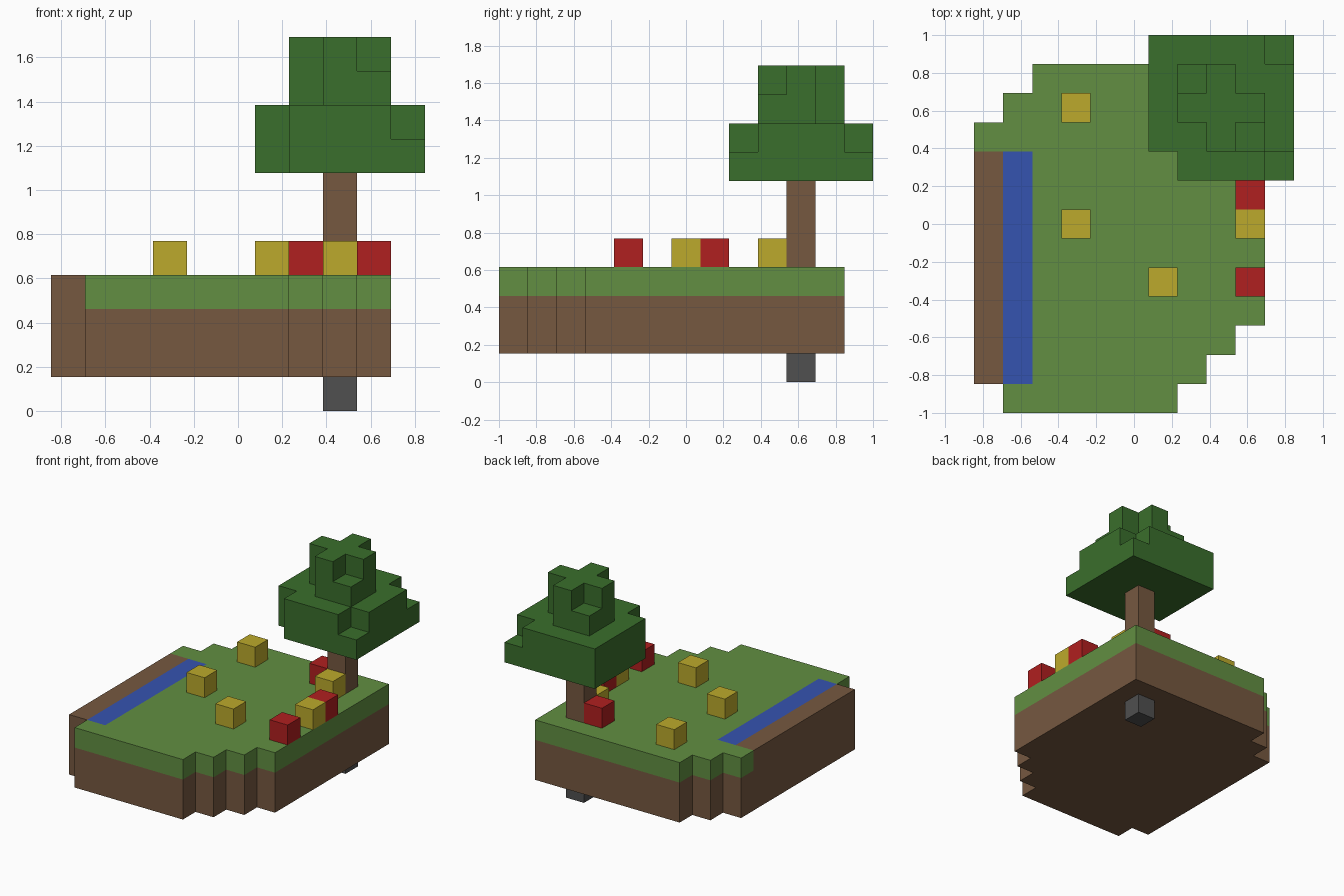
import bpy
import bmesh
import math
from mathutils import Vector

if "Cube" in bpy.data.objects:
    bpy.data.objects.remove(bpy.data.objects["Cube"], do_unlink=True)

UNIT = 2 / 13                              # edge of one block
ORIGIN = Vector((-5.5, -6.5, 0)) * UNIT    # corner of block (0, 0, 0)


def material(name, *rgb):
    mat = bpy.data.materials.new(name)
    mat.use_nodes = True
    colour = (*rgb, 1)
    mat.diffuse_color = colour
    bsdf = mat.node_tree.nodes["Principled BSDF"]
    bsdf.inputs["Base Color"].default_value = colour
    return mat


def box(xs, ys, zs):
    """Set of block cells; each range is (first, last), inclusive."""
    return {(x, y, z) for x in range(xs[0], xs[1] + 1)
            for y in range(ys[0], ys[1] + 1)
            for z in range(zs[0], zs[1] + 1)}


def column(x, y, *zs):
    return {(x, y, z) for z in zs}


def build(name, cells, mat):
    """Skin a set of blocks with faces on the outside only."""
    bm = bmesh.new()
    for cell in cells:
        centre = Vector(cell) + Vector((0.5, 0.5, 0.5))
        for axis in range(3):
            for sign in (-1, 1):
                normal = Vector((0, 0, 0))
                normal[axis] = sign
                if tuple(int(a + b) for a, b in zip(cell, normal)) in cells:
                    continue
                u, v = Vector((0, 0, 0)), Vector((0, 0, 0))
                u[(axis + 1) % 3] = 0.5
                v[(axis + 2) % 3] = 0.5 * sign
                mid = centre + normal * 0.5
                corners = (mid - u - v, mid + u - v, mid + u + v, mid - u + v)
                bm.faces.new([bm.verts.new(ORIGIN + c * UNIT) for c in corners])
    bmesh.ops.remove_doubles(bm, verts=bm.verts, dist=UNIT / 100)
    bmesh.ops.dissolve_limit(bm, angle_limit=math.radians(1),
                             verts=bm.verts, edges=bm.edges)
    mesh = bpy.data.meshes.new(name)
    bm.to_mesh(mesh)
    bm.free()
    mesh.materials.append(mat)
    obj = bpy.data.objects.new(name, mesh)
    bpy.context.collection.objects.link(obj)
    return obj


grass = material("grass green", 0.122, 0.275, 0.054)
earth = material("earth brown", 0.181, 0.098, 0.051)
blue = material("water blue", 0.036, 0.087, 0.434)
leaf = material("leaf green", 0.042, 0.156, 0.025)
yellow = material("flower yellow", 0.503, 0.402, 0.025)
red = material("flower red", 0.434, 0.014, 0.014)
grey = material("stone grey", 0.080, 0.080, 0.080)

# Island outline: a slab with stepped corners
plan = box((0, 9), (0, 11), (0, 0))
plan -= {c for c in plan if c[0] - c[1] > 6}      # front right steps
plan -= {c for c in plan if c[1] - c[0] > 9}      # back left steps
plan -= column(0, 0, 0)

bank = box((0, 0), (1, 8), (3, 3))
water = box((1, 1), (1, 8), (3, 3))
soil = {(x, y, z) for x, y, _ in plan for z in (1, 2)}
turf = {(x, y, 3) for x, y, _ in plan}

build("soil", soil | bank, earth)
build("grass_layer", turf - bank - water, grass)
build("stream", water, blue)
build("hanging_stone", column(8, 10, 0), grey)

# Tree: trunk and two tiers of leaves with nibbled corners
build("trunk", box((8, 8), (10, 10), (4, 6)), earth)
lower = box((6, 10), (8, 12), (7, 8))
lower -= column(6, 8, 7, 8) | column(10, 8, 8) | column(10, 12, 8)
upper = box((7, 9), (9, 11), (9, 10))
upper -= column(7, 9, 9, 10) | column(9, 11, 9, 10)
upper -= column(9, 9, 10) | column(7, 11, 10)
build("leaves", lower | upper, leaf)

# Flowers
flowers = {
    "yellow_flower": (yellow, [(3, 10), (3, 6), (6, 4), (9, 6), (8, 9)]),
    "red_flower": (red, [(9, 4), (9, 7), (7, 10)]),
}
for name, (mat, spots) in flowers.items():
    for n, (x, y) in enumerate(spots, 1):
        build(f"{name}_{n}", column(x, y, 4), mat)
